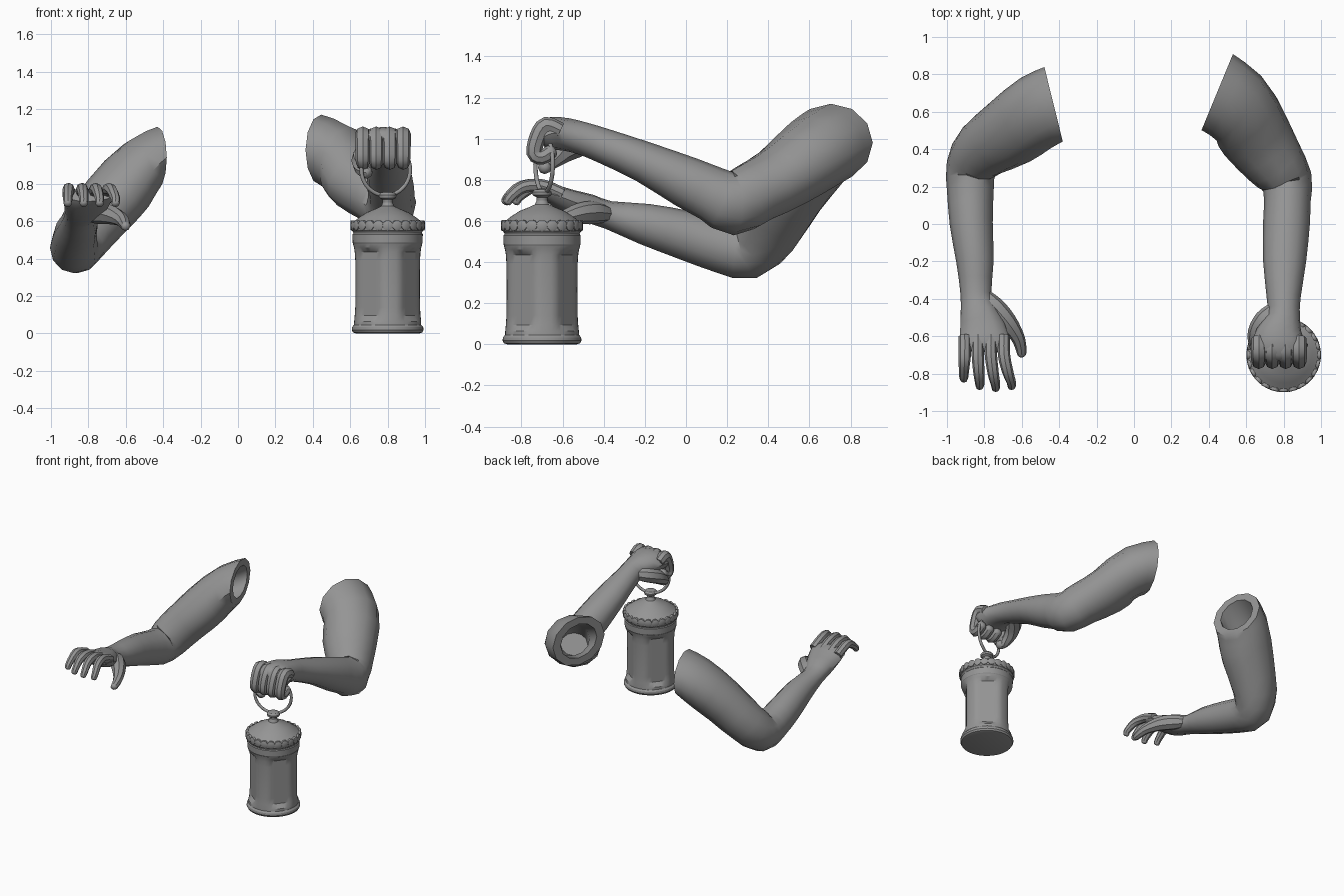
import bpy, bmesh, math
from mathutils import Vector

old = bpy.data.objects.get("Cube")
if old:
    bpy.data.objects.remove(old, do_unlink=True)

# One plain grey for everything
grey = bpy.data.materials.new("plain_grey")
grey.use_nodes = True
GREY = (0.3, 0.3, 0.3, 1)
grey.diffuse_color = GREY
grey.node_tree.nodes["Principled BSDF"].inputs["Base Color"].default_value = GREY

X, Z = Vector((1, 0, 0)), Vector((0, 0, 1))


def skin(name, rings, angle=40):
    """Bridge equal rings of points into one closed surface."""
    bm = bmesh.new()
    loops = [[bm.verts.new(p) for p in ring] for ring in rings]
    n = len(loops[0])
    for a, b in zip(loops, loops[1:]):
        for i in range(n):
            j = (i + 1) % n
            bm.faces.new((a[i], a[j], b[j], b[i]))
    bm.faces.new(loops[0])
    bm.faces.new(loops[-1])
    bmesh.ops.recalc_face_normals(bm, faces=bm.faces)
    mesh = bpy.data.meshes.new(name)
    bm.to_mesh(mesh)
    bm.free()
    mesh.materials.append(grey)
    obj = bpy.data.objects.new(name, mesh)
    bpy.context.collection.objects.link(obj)
    bpy.ops.object.select_all(action="DESELECT")
    obj.select_set(True)
    bpy.context.view_layer.objects.active = obj
    bpy.ops.object.shade_smooth_by_angle(angle=math.radians(angle))
    return obj


def smooth_path(points, steps):
    """Catmull-Rom interpolation of (x, y, z, width, height) stations."""
    pts = [Vector(p) for p in points]
    pts = [pts[0]] + pts + [pts[-1]]
    out = []
    for a, b, c, d in zip(pts, pts[1:], pts[2:], pts[3:]):
        for s in range(steps):
            t = s / steps
            out.append(0.5 * (2 * b + (c - a) * t + (2 * a - 5 * b + 4 * c - d) * t * t
                              + (3 * b - a - 3 * c + d) * t ** 3))
    return out + [pts[-1]]


def ellipse(centre, direction, width, height, axis, sides):
    u = axis.cross(direction).normalized()
    v = direction.cross(u).normalized()
    angles = [math.tau * i / sides for i in range(sides)]
    return [centre + u * width * math.cos(a) + v * height * math.sin(a) for a in angles]


def limb(name, stations, axis, sides, steps=2, opening=None):
    """Tapered tube along stations; an opening direction leaves a hollow, rimmed start."""
    path = smooth_path(stations, steps)
    mid = [Vector(p[:3]) for p in path]
    rings = []
    for i, p in enumerate(path):
        t = (mid[min(i + 1, len(mid) - 1)] - mid[max(i - 1, 0)]).normalized()
        if opening and i < 2 * steps:
            t = Vector(opening).normalized().lerp(t, i / (2 * steps)).normalized()
        rings.append(ellipse(mid[i], t, p[3], p[4], axis, sides))
    if opening:
        hollow = ((2 * steps, .5), (steps, .62), (0, .7))
        rings = [[mid[k] + (q - mid[k]) * f for q in rings[k]] for k, f in hollow] + rings
    return skin(name, rings)


def finger(name, points, radii, axis=X):
    """Finger with a rounded tip."""
    st = [(*p, r, r) for p, r in zip(points, radii)]
    a, b = Vector(points[-2]), Vector(points[-1])
    tip = b + (b - a).normalized() * radii[-1] * 0.5
    st.append((*tip, radii[-1] * 0.35, radii[-1] * 0.35))
    return limb(name, st, axis, 8, 3)


# Right arm, reaching forward with an open hand
limb("right_arm", [
    (-.43, .64, .94, .205, .165), (-.53, .59, .87, .205, .17), (-.665, .49, .72, .19, .165),
    (-.81, .395, .55, .16, .155), (-.87, .30, .46, .135, .145), (-.875, .18, .475, .125, .13),
    (-.87, 0, .53, .115, .12), (-.85, -.2, .585, .10, .10), (-.845, -.38, .63, .082, .068),
    (-.83, -.47, .66, .10, .07), (-.81, -.56, .69, .122, .062), (-.80, -.64, .725, .135, .05),
    (-.80, -.68, .735, .12, .03)], Z, 12, opening=(-.97, -.24, 0))
for i, y in enumerate((-.83, -.87, -.88, -.87)):
    base, end = -.905 + .07 * i, -.91 + .085 * i
    finger(f"right_finger_{i + 1}", [
        (base, -.60, .73), (base, -.70, .77), ((base + end) / 2, y + .08, .765),
        (end, y + .02, .72), (end, y, .69)], (.032, .033, .03, .025, .021))
finger("right_thumb", [(-.82, -.36, .63), (-.75, -.44, .64), (-.68, -.52, .635),
                       (-.625, -.60, .61), (-.605, -.66, .585), (-.60, -.70, .57)],
       (.03, .055, .052, .038, .03, .023), Z)

# Left arm, raised forearm ending in a fist
limb("left_arm", [
    (.445, .705, .98, .22, .19), (.56, .62, .925, .21, .185), (.65, .47, .81, .195, .165),
    (.75, .33, .735, .165, .155), (.815, .23, .685, .14, .155), (.82, .13, .73, .125, .135),
    (.815, 0, .79, .125, .125), (.805, -.2, .885, .115, .10), (.80, -.4, .965, .09, .085),
    (.80, -.5, 1.0, .088, .08), (.78, -.58, 1.02, .125, .08), (.775, -.65, 1.025, .145, .08),
    (.775, -.69, 1.01, .14, .075), (.775, -.71, 1.0, .12, .05)], Z, 12,
    opening=(.92, -.38, 0))
for i in range(4):
    x = .667 + .072 * i
    finger(f"left_finger_{i + 1}", [
        (x, -.61, 1.04), (x, -.68, 1.065), (x, -.72, 1.01),
        (x, -.738, .93), (x, -.70, .91), (x, -.65, .94)],
        (.038, .042, .041, .038, .036, .034))
finger("left_thumb", [(.76, -.45, .985), (.70, -.51, .97), (.66, -.58, .94),
                      (.655, -.64, .90), (.67, -.68, .87), (.70, -.69, .855)],
       (.04, .055, .052, .042, .036, .03), Z)

# Lantern
CX, CY, SIDES = .8, -.7, 48


def lathe(name, profile, shape=None):
    rings = []
    for r, z in profile:
        ring = []
        for i in range(SIDES):
            a = math.tau * i / SIDES
            q = shape(a, r, z) if shape else r
            ring.append((CX + q * math.sin(a), CY - q * math.cos(a), z))
        rings.append(ring)
    return skin(name, rings, angle=30)


def paned(a, r, z):
    """Four flat panes cut between round columns."""
    off = (a - math.radians(52.5) + math.pi / 4) % (math.pi / 2) - math.pi / 4
    if .08 < z < .455:
        return min(r, .152 / math.cos(off))
    return r


lathe("lantern_base", [(.17, 0), (.185, .005), (.192, .018), (.19, .034), (.178, .048)])
lathe("lantern_body", [(.18, .04), (.179, .065), (.176, .095), (.173, .14),
                       (.172, .265), (.173, .39), (.176, .435), (.18, .46),
                       (.186, .48)], paned)
lathe("lantern_collar", [(.18, .475), (.187, .485), (.188, .53), (.183, .536), (.184, .542),
                         (.191, .55), (.193, .575), (.17, .58)])
lathe("lantern_lid", [(.18, .565), (.196, .572), (.195, .59), (.172, .605), (.15, .622),
                      (.11, .648), (.06, .668), (.035, .68), (.026, .70), (.028, .715),
                      (.045, .725), (.047, .74), (.036, .752), (.015, .757)])

# Scalloped edge of the lid
for i in range(24):
    a = math.tau * i / 24
    out = Vector((math.sin(a), -math.cos(a), 0))
    centre = Vector((CX, CY, .578)) + out * .19
    skin(f"lid_scallop_{i + 1}", [ellipse(centre + out * d, out, w, w, Z, 12)
                                  for d, w in ((-.01, .027), (.006, .027), (.009, .021))])

# Carrying ring
bpy.ops.mesh.primitive_torus_add(
    location=(.79, -.69, .875), rotation=(math.pi / 2, 0, math.radians(18)),
    major_radius=.137, minor_radius=.011, major_segments=40, minor_segments=8)
ring = bpy.context.object
ring.name = "lantern_handle"
ring.data.materials.append(grey)
bpy.ops.object.shade_smooth_by_angle(angle=math.radians(60))
